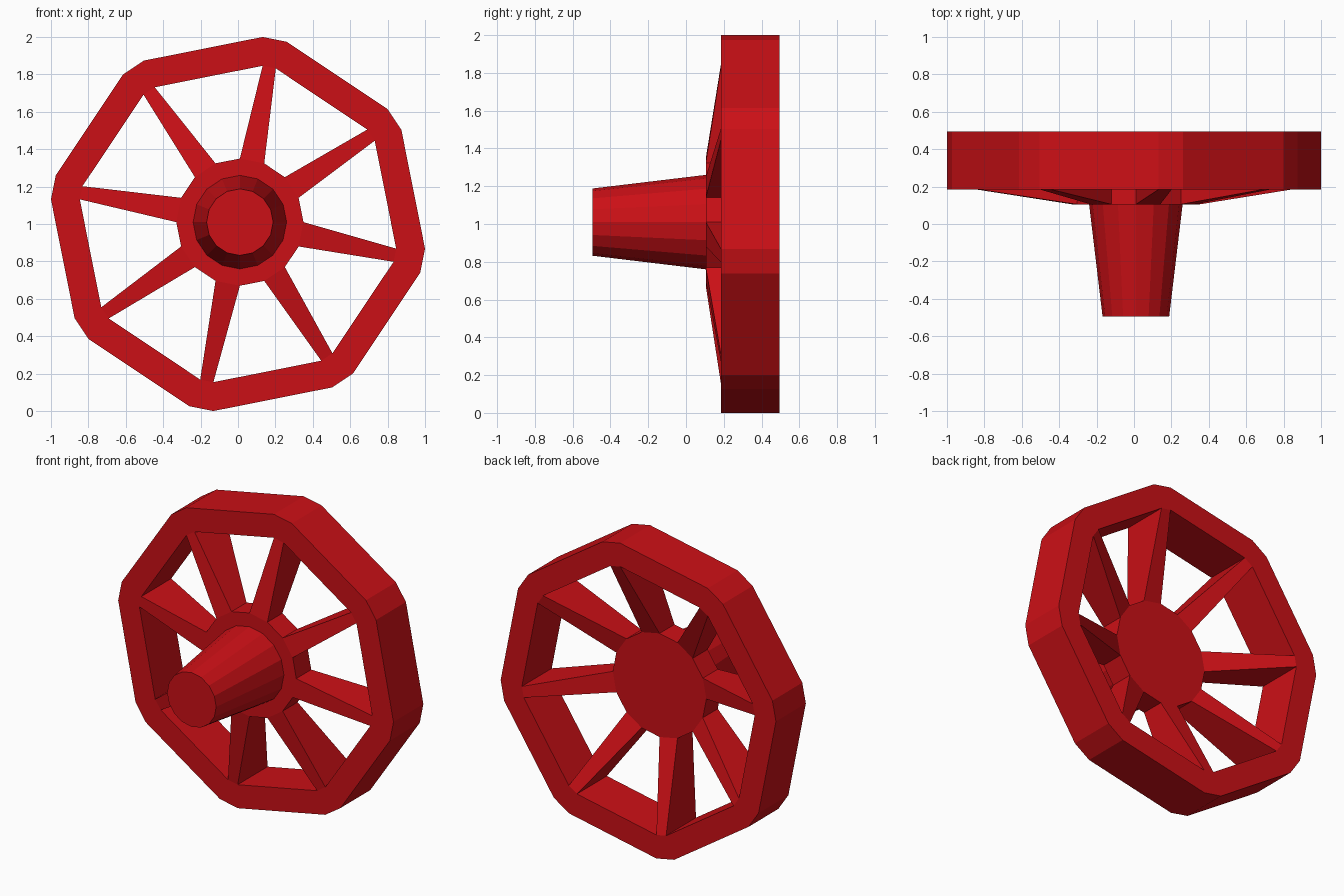
import bpy, bmesh
from math import sin, cos, radians

if "Cube" in bpy.data.objects:
    bpy.data.objects.remove(bpy.data.objects["Cube"])

red = bpy.data.materials.new("red")
red.diffuse_color = (0.6, 0.005, 0.008, 1)
red.use_nodes = True
red.node_tree.nodes["Principled BSDF"].inputs["Base Color"].default_value = red.diffuse_color

HUB_C = (0.01, 1.01)
RIM_C = (0.0, 1.0)
STEP = 45
START = 78.75   # direction of the first spoke in the front view


def ring(center, radius, half, y):
    """16 points in pairs, each pair straddling a spoke direction."""
    pts = []
    for k in range(8):
        for s in (-half, half):
            a = radians(START + k * STEP + s)
            pts.append((center[0] + radius * cos(a), y, center[1] + radius * sin(a)))
    return pts


def loft(bm, a, b):
    n = len(a)
    for i in range(n):
        j = (i + 1) % n
        bm.faces.new((a[i], a[j], b[j], b[i]))


def build(name, rings, closed=False, caps=True):
    bm = bmesh.new()
    loops = [[bm.verts.new(p) for p in r] for r in rings]
    for a, b in zip(loops, loops[1:]):
        loft(bm, a, b)
    if closed:
        loft(bm, loops[-1], loops[0])
    elif caps:
        bm.faces.new(loops[0])
        bm.faces.new(loops[-1])
    finish(name, bm)


def finish(name, bm):
    bmesh.ops.recalc_face_normals(bm, faces=bm.faces)
    me = bpy.data.meshes.new(name)
    bm.to_mesh(me)
    bm.free()
    me.materials.append(red)
    bpy.context.collection.objects.link(bpy.data.objects.new(name, me))


# Rim: bevelled octagon with a rectangular section
R_OUT, R_IN = 1.0085, 0.856
OUT_HALF, IN_HALF = 3.75, 2.4
Y_FRONT, Y_BACK = 0.185, 0.495
build("rim", [ring(RIM_C, R_OUT, OUT_HALF, Y_FRONT), ring(RIM_C, R_OUT, OUT_HALF, Y_BACK),
              ring(RIM_C, R_IN, IN_HALF, Y_BACK), ring(RIM_C, R_IN, IN_HALF, Y_FRONT)],
      closed=True)

# Hub and its tapered axle, in one turned piece
HUB_R, HUB_FRONT, HUB_BACK = 0.34, 0.105, 0.26
build("hub_and_axle", [ring(HUB_C, 0.178, 11.25, -0.495), ring(HUB_C, 0.25, 11.25, HUB_FRONT),
                       ring(HUB_C, HUB_R, 11.25, HUB_FRONT), ring(HUB_C, HUB_R, 11.25, HUB_BACK)])

# Spokes: tapered bars from alternate hub faces out to the rim corners
bm = bmesh.new()
hf, hb = ring(HUB_C, HUB_R, 11.25, HUB_FRONT), ring(HUB_C, HUB_R, 11.25, HUB_BACK)
rf, rb = ring(RIM_C, R_IN, IN_HALF, Y_FRONT), ring(RIM_C, R_IN, IN_HALF, Y_BACK)
for k in range(0, 16, 2):
    root = [bm.verts.new(p) for p in (hf[k], hf[k + 1], hb[k + 1], hb[k])]
    tip = [bm.verts.new(p) for p in (rf[k], rf[k + 1], rb[k + 1], rb[k])]
    loft(bm, root, tip)
    bm.faces.new(root)
    bm.faces.new(tip)
finish("spokes", bm)
